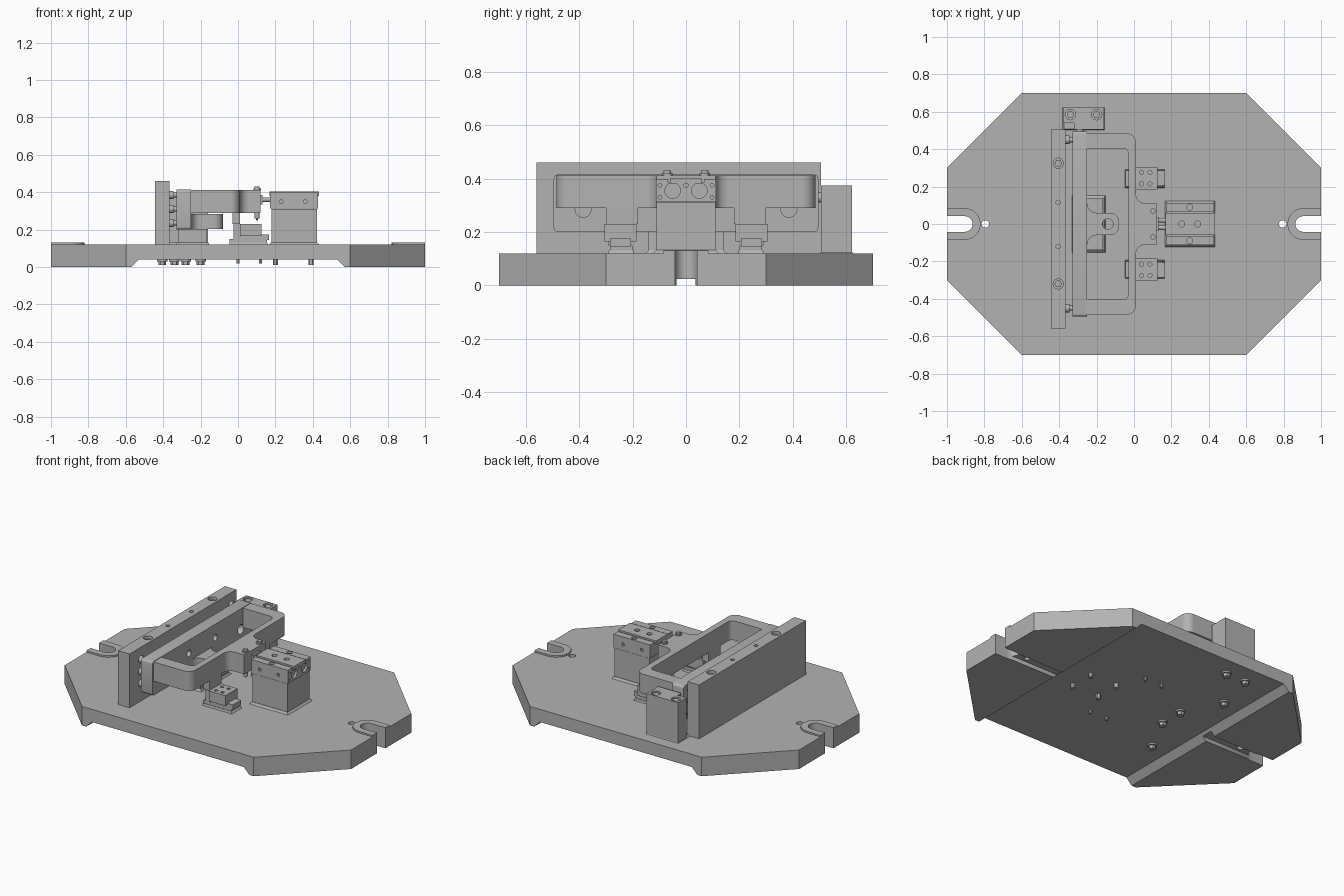
import bpy, bmesh
from math import radians, cos, sin

cube = bpy.data.objects.get("Cube")
if cube:
    bpy.data.objects.remove(cube, do_unlink=True)

grey = bpy.data.materials.new("machined grey")
grey.use_nodes = True
colour = (0.45, 0.45, 0.45, 1)
grey.diffuse_color = colour
grey.node_tree.nodes["Principled BSDF"].inputs["Base Color"].default_value = colour

parts = []


def arc(cx, cy, r, a0, a1, n=10):
    angles = [radians(a0 + (a1 - a0) * i / n) for i in range(n + 1)]
    return [(cx + r * cos(a), cy + r * sin(a)) for a in angles]


def mirrored(half):
    """Close a half outline by mirroring it in its second coordinate."""
    return half + [(u, -v) for u, v in reversed(half)]


def prism(name, pts, lo, hi, axis="Z", top_scale=1):
    """Extrude a 2D outline along an axis."""
    place = {"Z": lambda u, v, w: (u, v, w),
             "Y": lambda u, v, w: (u, w, v),
             "X": lambda u, v, w: (w, u, v)}[axis]
    mu = sum(p[0] for p in pts) / len(pts)
    mv = sum(p[1] for p in pts) / len(pts)
    bm = bmesh.new()
    a = [bm.verts.new(place(u, v, lo)) for u, v in pts]
    b = [bm.verts.new(place(mu + (u - mu) * top_scale, mv + (v - mv) * top_scale, hi))
         for u, v in pts]
    bm.faces.new(a)
    bm.faces.new(b)
    for i in range(len(pts)):
        j = (i + 1) % len(pts)
        bm.faces.new((a[i], a[j], b[j], b[i]))
    bmesh.ops.recalc_face_normals(bm, faces=bm.faces[:])
    mesh = bpy.data.meshes.new(name)
    bm.to_mesh(mesh)
    bm.free()
    mesh.materials.append(grey)
    ob = bpy.data.objects.new(name, mesh)
    bpy.context.collection.objects.link(ob)
    parts.append(ob)
    return ob


def box(name, x0, x1, y0, y1, z0, z1):
    return prism(name, [(x0, y0), (x1, y0), (x1, y1), (x0, y1)], z0, z1)


def cyl(name, u, v, r, lo, hi, axis="Z", n=24, top_scale=1):
    return prism(name, arc(u, v, r, 0, 360 - 360 / n, n - 1), lo, hi, axis, top_scale)


def cut(ob, *cutters):
    for c in cutters:
        mod = ob.modifiers.new("cut", "BOOLEAN")
        mod.operation = "DIFFERENCE"
        mod.solver = "EXACT"
        mod.object = c
        bpy.context.view_layer.objects.active = ob
        bpy.ops.object.modifier_apply(modifier=mod.name)
        parts.remove(c)
        bpy.data.objects.remove(c, do_unlink=True)
    return ob


def skirt(name, x0, x1, y0, y1):
    """Thin weld collar round the foot of a block."""
    g = 0.012
    prism(name, [(x0 - g, y0 - g), (x1 + g, y0 - g), (x1 + g, y1 + g), (x0 - g, y1 + g)],
          TOP, TOP + 0.012, top_scale=0.92)


TOP = 0.12

# Base plate with underside channel, end slots, grooves and holes
base = prism("base_plate", [(-1, -.3), (-.6, -.7), (.6, -.7), (1, -.3),
                            (1, .3), (.6, .7), (-.6, .7), (-1, .3)], 0, TOP)
cut(base, prism("channel", [(-.59, -.02), (.59, -.02), (.53, .04), (-.53, .04)], -1, 1, "Y"))
for side, s in (("left", 1), ("right", -1)):
    slot = [(s * u, v) for u, v in arc(.905, 0, .042, 90, 270)]
    cut(base,
        prism("slot", slot + [(s * 1.1, -.042), (s * 1.1, .042)], -.1, .3),
        box("groove", min(s * .5, s * 1.1), max(s * .5, s * 1.1), -.036, .036, -.1, .025),
        cyl("locating_hole", s * .795, 0, .02, -.1, .3))
    pad = arc(.905, 0, .085, 90, 270) + [(1, -.085), (1, -.042)] \
        + arc(.905, 0, .042, 270, 90) + [(1, .042), (1, .085)]
    prism(side + "_slot_pad", [(s * u, v) for u, v in pad], TOP, .13)

# Upright wall plate
wall = box("wall_plate", -.445, -.365, -.56, .505, TOP, .46)
for y, r in ((.325, .027), (-.32, .027), (.115, .012), (-.12, .012)):
    cut(wall, cyl("bore", -.405, y, r, .43, .5))
    if r > .02:
        cyl("wall_screw", -.405, y, .02, .425, .445, n=6)

# Stop block at the rear
stop = prism("stop_block", [(-.38, .54), (-.32, .54), (-.32, .505), (-.16, .505),
                            (-.16, .622), (-.38, .622)], TOP, .375)
for x in (-.34, -.2):
    cut(stop, cyl("bore", x, .585, .028, .35, .5))
    cyl("stop_screw", x, .585, .02, .345, .37, n=6)
cyl("stop_pin", -.29, .33, .02, .495, .51, "Y")
skirt("stop_collar", -.37, -.17, .515, .612)

# Clamped bracket: flange, open frame with arm, centre lug and legs
flange = prism("bracket_flange",
               arc(.48, .4, .015, 0, 90, 4) + arc(-.48, .4, .015, 90, 180, 4)
               + arc(-.48, .215, .015, 180, 270, 4) + arc(.48, .215, .015, 270, 360, 4),
               -.33, -.25, "X")
for y in (-.385, .385):
    cut(flange, cyl("bore", y, .285, .03, -.4, -.2, "X"))
for y in (-.13, .13):
    cut(flange, cyl("bore", y, .33, .02, -.4, -.2, "X"))
frame = prism("bracket_frame", mirrored(
    [(-.25, -.485)] + arc(-.04, -.435, .05, -90, 0)
    + arc(.06, -.16, .05, 180, 90) + [(.12, -.11)]), .29, .412)
cut(frame, prism("opening", mirrored([(-.251, -.405)] + arc(-.06, -.375, .03, -90, 0)),
                 .2, .5))
lug = prism("bracket_lug", mirrored([(-.25, -.11)] + arc(-.2, -.11, .05, 180, 90)
                                    + arc(-.13, -.01, .05, -90, 0)), .203, .283)
cut(lug, cyl("bore", -.14, 0, .028, .1, .4))

# Support under the lug
box("lug_support", -.32, -.165, -.14, .14, TOP, .203)
skirt("lug_support_collar", -.32, -.165, -.14, .14)

# Screws joining flange to wall
for y in (-.45, .45):
    for z in (.235, .31, .385):
        cyl("wall_spacer", y, z, .022, -.365, -.345, "X")
        cyl("spacer_tip", y, z, .013, -.345, -.33, "X")

# Legs, locator blocks and arm screws on both sides
for side, s in (("left", 1), ("right", -1)):
    def span(a, b):
        return sorted((s * a, s * b))
    box("bracket_leg_" + side, -.03, .01, *span(.18, .3), .23, .3)
    box("bracket_foot_" + side, -.025, .01, *span(.205, .29), .15, .232)
    box("locator_base_" + side, -.045, .155, *span(.2, .285), TOP, .15)
    skirt("locator_collar_" + side, -.035, .15, *span(.205, .28))
    box("locator_ledge_" + side, .01, .165, *span(.205, .285), .145, .175)
    block = box("locator_block_" + side, .01, .125, *span(.185, .305), .165, .23)
    for x in (.04, .085):
        for y in (.215, .275):
            cut(block, cyl("bore", x, s * y, .011, .21, .3, n=12))
    cyl("arm_screw_" + side, .102, s * .07, .014, .26, .43, n=16)
    cyl("arm_screw_collar_" + side, .102, s * .07, .02, .412, .42, n=16)
    cyl("arm_screw_tip_" + side, .102, s * .07, .01, .275, .25, n=16, top_scale=.4)

# Clamp actuator on its pedestal
box("actuator_pedestal", .178, .422, -.11, .11, TOP, .31)
skirt("actuator_collar", .178, .422, -.11, .11)
body = box("actuator_body", .172, .428, -.112, .112, .312, .385)
for y in (-.05, .05):
    cut(body, cyl("bore", y, .355, .029, .415, .5, "X"))
    for z in (.33, .375):
        cut(body, cyl("bore", y * 1.95, z, .007, .415, .5, "X", 10))
for x in (.23, .36):
    cut(body, cyl("bore", x, .35, .01, -.2, -.1, "Y", 12),
        cyl("bore", x, .35, .01, .1, .2, "Y", 12))
cut(body, cyl("bore", 0, .375, .008, .415, .5, "X", 12))
table = box("actuator_table", .168, .432, -.058, .058, .38, .403)
for x in (.255, .34):
    cut(table, cyl("bore", x, 0, .016, .39, .5))
for s in (-1, 1):
    rail = box("actuator_rail", .172, .428, *sorted((s * .068, s * .113)), .38, .398)
    cut(rail, cyl("bore", .298, s * .09, .016, .385, .5))
    cyl("piston_rod", s * .02, .36, .013, .12, .175, "X", 16)
box("push_plate", .12, .132, -.035, .035, .335, .385)

# Fixing screws under the plate
for x, y in ((-.405, .32), (-.405, -.32), (-.34, .585), (-.2, .585), (-.28, .08), (-.28, -.08)):
    cyl("large_screw_washer", x, y, .028, .03, .041)
    cyl("large_screw_head", x, y, .021, .01, .032, n=6)
for y in (-1, 1):
    for x in (.2, .39):
        cyl("actuator_screw", x, y * .08, .014, .012, .041, n=12)
    for x in (0, .12):
        cyl("locator_screw", x, y * .245, .009, .018, .041, n=12)

# Smooth the round faces and keep the edges sharp
bpy.ops.object.select_all(action="DESELECT")
for ob in parts:
    ob.select_set(True)
bpy.context.view_layer.objects.active = base
bpy.ops.object.shade_smooth_by_angle(angle=radians(30))
